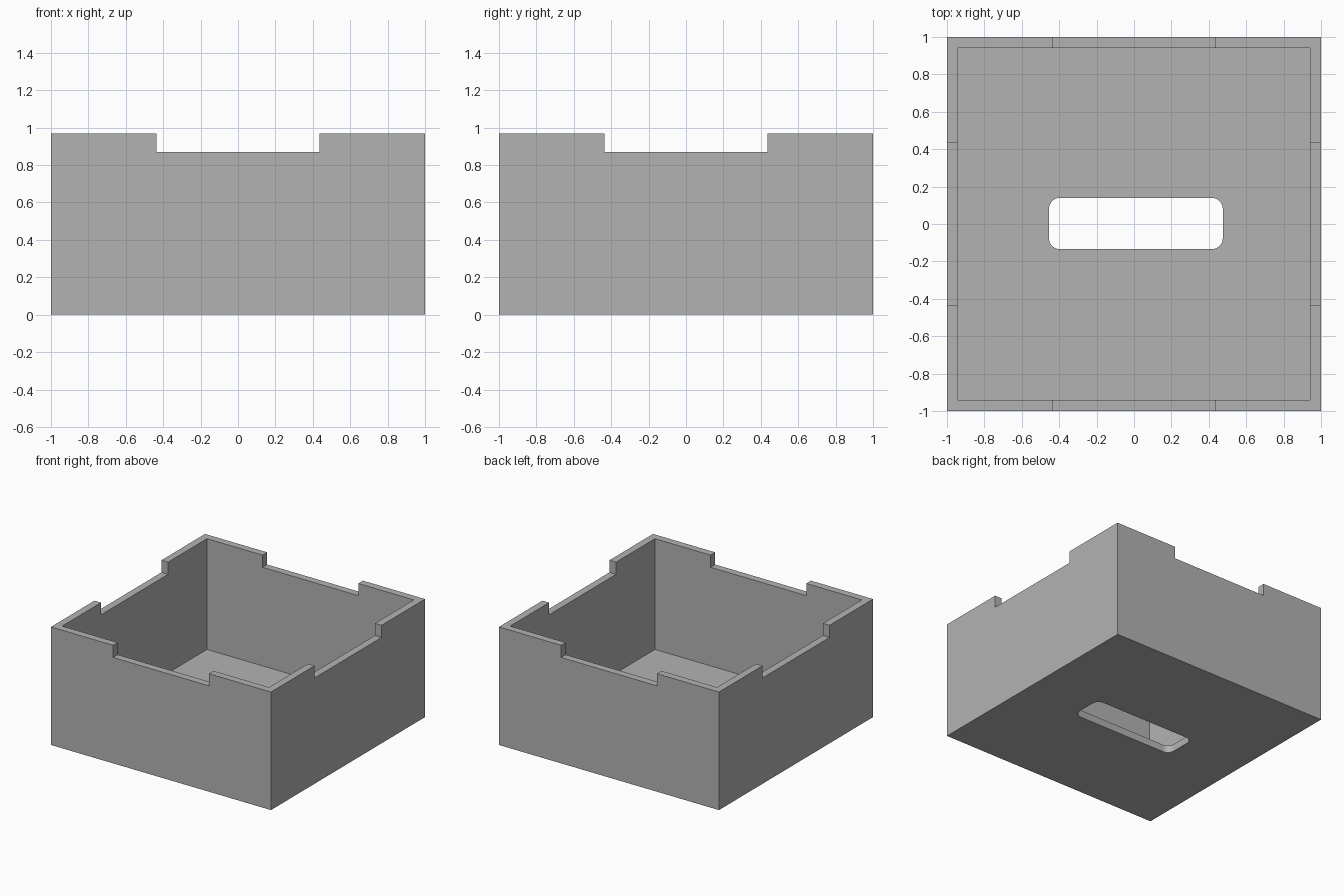
import bpy
import bmesh
from mathutils import Vector

cube = bpy.data.objects.get("Cube")
if cube:
    bpy.data.objects.remove(cube, do_unlink=True)

HEIGHT = 0.97
WALL = 0.06
NOTCH_HALF = 0.435
NOTCH_BOTTOM = 0.87

grey = bpy.data.materials.new("plain grey")
grey.use_nodes = True
colour = (0.45, 0.45, 0.45, 1)
grey.diffuse_color = colour
grey.node_tree.nodes["Principled BSDF"].inputs["Base Color"].default_value = colour


def box(name, low, high, corner=0):
    """Box between two corners, with optionally rounded upright edges."""
    low, high = Vector(low), Vector(high)
    bm = bmesh.new()
    bmesh.ops.create_cube(bm, size=1)
    for v in bm.verts:
        v.co = (low + high) / 2 + v.co * (high - low)
    if corner:
        upright = [e for e in bm.edges
                   if abs(e.verts[0].co.z - e.verts[1].co.z) > 0.01]
        bmesh.ops.bevel(bm, geom=upright, offset=corner, segments=8,
                        profile=0.5, affect='EDGES')
    mesh = bpy.data.meshes.new(name)
    bm.to_mesh(mesh)
    bm.free()
    mesh.materials.append(grey)
    ob = bpy.data.objects.new(name, mesh)
    bpy.context.collection.objects.link(ob)
    return ob


# Open tray body
tray = box("tray", (-1, -1, 0), (1, 1, HEIGHT))
inner = 1 - WALL

# Cavity, rim notches in both directions, and the floor slot
cutters = [
    box("cavity_cutter", (-inner, -inner, WALL), (inner, inner, 1.2)),
    box("side_notch_cutter", (-1.2, -NOTCH_HALF, NOTCH_BOTTOM), (1.2, NOTCH_HALF, 1.3)),
    box("front_notch_cutter", (-NOTCH_HALF, -1.2, NOTCH_BOTTOM), (NOTCH_HALF, 1.2, 1.4)),
    box("floor_slot_cutter", (-0.455, -0.135, -0.1), (0.475, 0.14, 0.3), corner=0.06),
]

bpy.context.view_layer.objects.active = tray
for cutter in cutters:
    cutter.hide_render = True
    cut = tray.modifiers.new(cutter.name, 'BOOLEAN')
    cut.operation = 'DIFFERENCE'
    cut.solver = 'EXACT'
    cut.object = cutter
    bpy.ops.object.modifier_apply(modifier=cut.name)
    bpy.data.objects.remove(cutter, do_unlink=True)

# Smooth only the slot's rounded corners
bpy.ops.object.select_all(action='DESELECT')
tray.select_set(True)
bpy.ops.object.shade_smooth_by_angle(angle=0.5)
